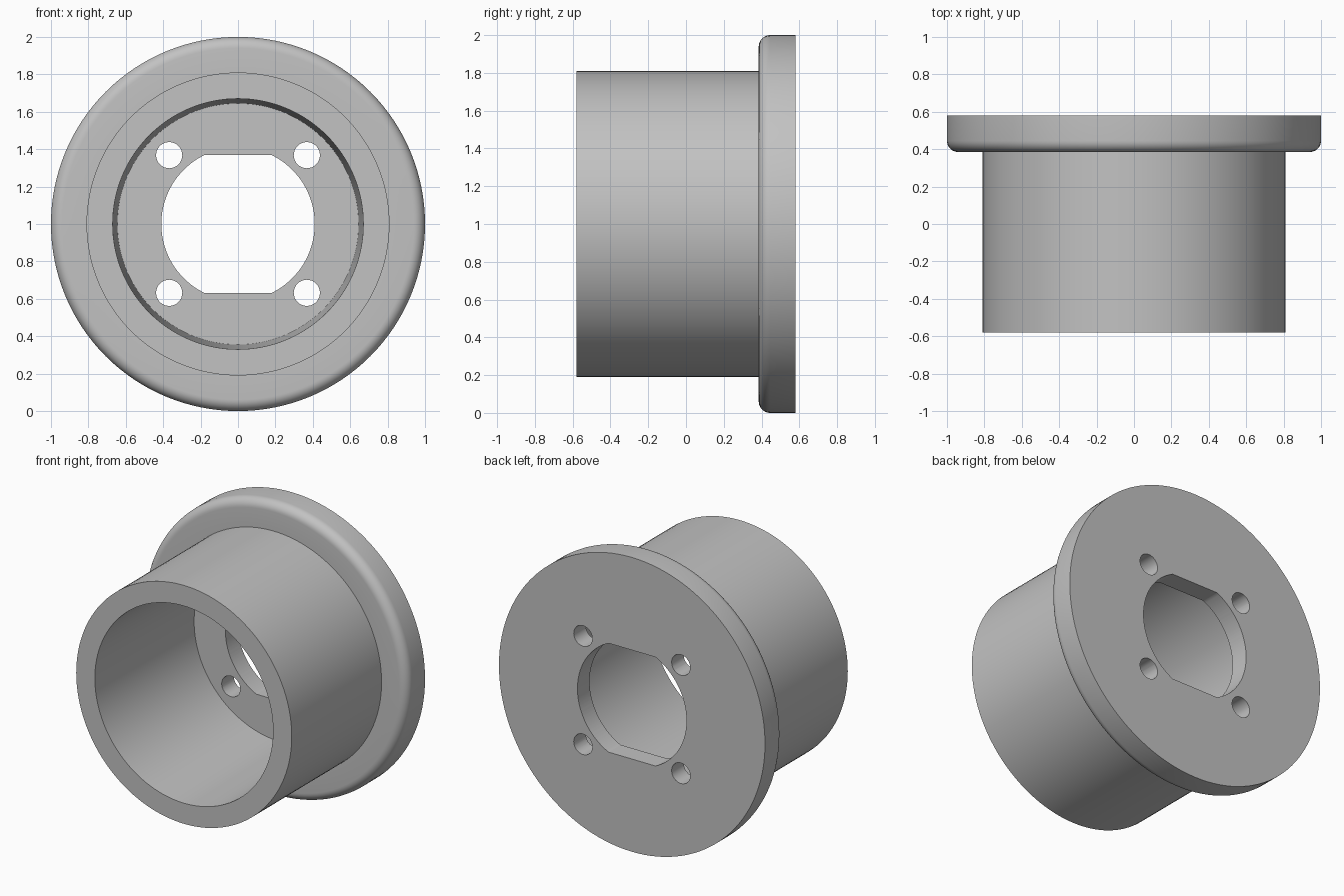
import bpy, bmesh
from math import pi, sin, cos, acos, asin
from mathutils import Vector

cube = bpy.data.objects.get("Cube")
if cube:
    bpy.data.objects.remove(cube, do_unlink=True)

AXIS = Vector((0, 0, 1))          # centre of the turned axis (along y)
FRONT, BACK = -0.58, 0.58
FLANGE, FLOOR = 0.385, 0.45       # flange front face, floor of the bore
ROUND = 0.06
SEGMENTS = 128

grey = bpy.data.materials.new("plain_grey")
grey.use_nodes = True
colour = (0.54, 0.54, 0.54, 1)
grey.diffuse_color = colour
grey.node_tree.nodes["Principled BSDF"].inputs["Base Color"].default_value = colour


def make_object(name, bm):
    bmesh.ops.recalc_face_normals(bm, faces=bm.faces)
    mesh = bpy.data.meshes.new(name)
    bm.to_mesh(mesh)
    bm.free()
    mesh.materials.append(grey)
    obj = bpy.data.objects.new(name, mesh)
    bpy.context.collection.objects.link(obj)
    return obj


def lathe(name, profile):
    """Turn a closed (radius, y) profile around the y axis."""
    bm = bmesh.new()
    verts = [bm.verts.new((r, y, AXIS.z)) for r, y in profile]
    edges = [bm.edges.new((a, b)) for a, b in zip(verts, verts[1:] + verts[:1])]
    bmesh.ops.spin(bm, geom=verts + edges, cent=AXIS, axis=(0, 1, 0),
                   angle=2 * pi, steps=SEGMENTS)
    bmesh.ops.remove_doubles(bm, verts=bm.verts, dist=1e-4)
    return make_object(name, bm)


def prism(name, outline):
    """Extrude an (x, z) outline along y through the floor."""
    bm = bmesh.new()
    face = bm.faces.new([bm.verts.new((x, 0.3, AXIS.z + z)) for x, z in outline])
    ext = bmesh.ops.extrude_face_region(bm, geom=[face])
    moved = [v for v in ext["geom"] if isinstance(v, bmesh.types.BMVert)]
    bmesh.ops.translate(bm, verts=moved, vec=(0, 0.5, 0))
    obj = make_object(name, bm)
    obj.hide_render = True
    return obj


def arc(cx, cz, r, start, end, n):
    return [(cx + r * cos(start + (end - start) * i / n),
             cz + r * sin(start + (end - start) * i / n)) for i in range(n + 1)]


# Sleeve with a rounded flange and a slightly tapered bore
rounding = arc(1 - ROUND, FLANGE + ROUND, ROUND, -pi / 2, 0, 8)
hub = lathe("flanged_sleeve",
            [(0.2, FLOOR), (0.645, FLOOR), (0.67, FRONT), (0.81, FRONT),
             (0.81, FLANGE)] + rounding + [(1, BACK), (0.2, BACK)])

# Centre opening: circle with flat top and bottom
radius, flat = 0.41, 0.37
a = asin(flat / radius)
cutters = [prism("centre_cutter", arc(0, 0, radius, -a, a, 40)
                 + arc(0, 0, radius, pi - a, pi + a, 40))]

# Four bolt holes
for sx in (-1, 1):
    for sz in (-1, 1):
        cutters.append(prism("bolt_cutter",
                             arc(sx * 0.368, sz * 0.368, 0.07, 0, 2 * pi, 32)[:-1]))

bpy.ops.object.select_all(action="DESELECT")
bpy.context.view_layer.objects.active = hub
hub.select_set(True)
for cutter in cutters:
    cut = hub.modifiers.new("hole", "BOOLEAN")
    cut.operation, cut.solver, cut.object = "DIFFERENCE", "EXACT", cutter
    bpy.ops.object.modifier_apply(modifier=cut.name)
    bpy.data.objects.remove(cutter, do_unlink=True)

bpy.ops.object.shade_smooth_by_angle(angle=pi / 6)
